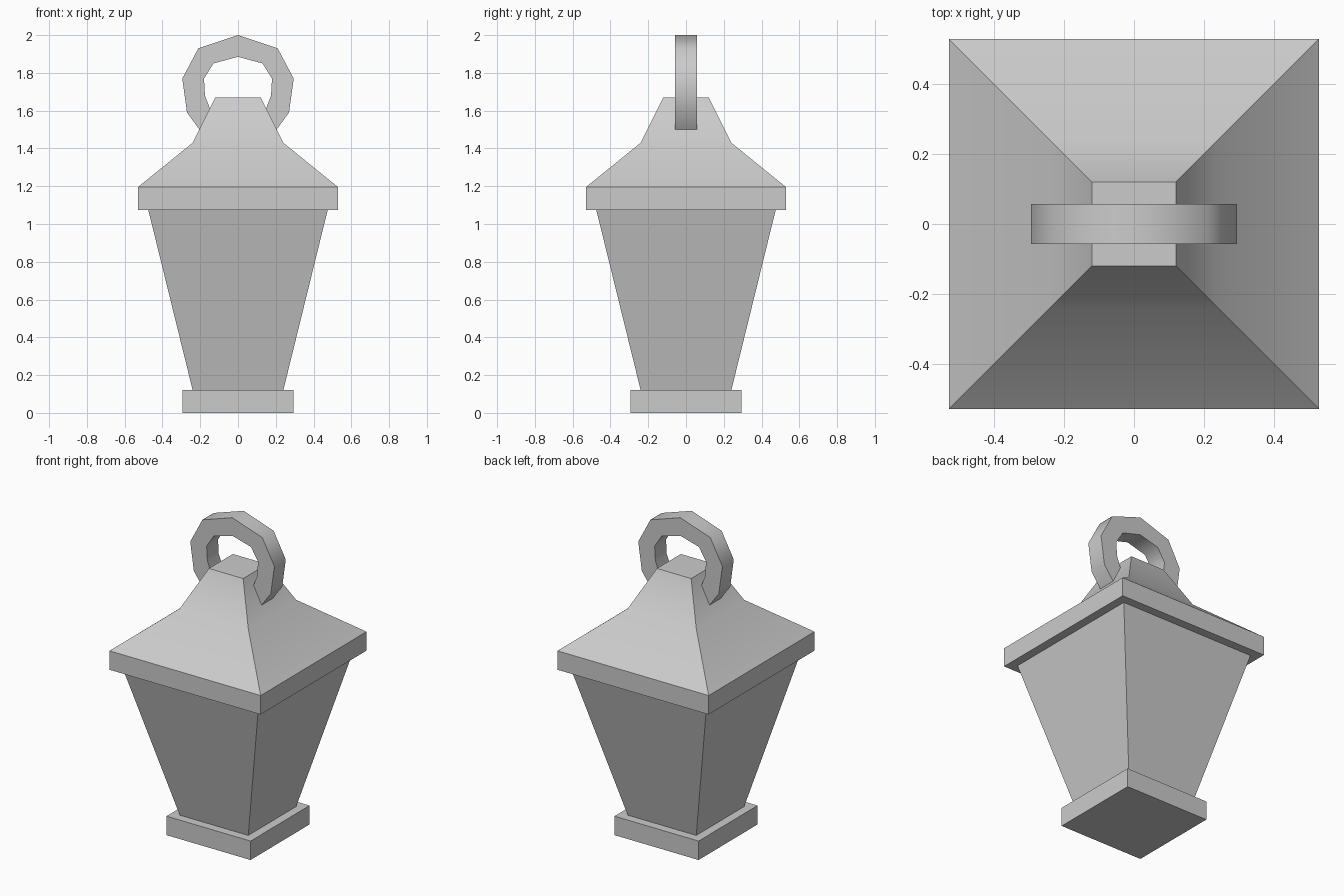
import bpy, bmesh, math

if "Cube" in bpy.data.objects:
    bpy.data.objects.remove(bpy.data.objects["Cube"])


def finish(name, bm, angle):
    bmesh.ops.recalc_face_normals(bm, faces=bm.faces[:])
    mesh = bpy.data.meshes.new(name)
    bm.to_mesh(mesh)
    bm.free()
    obj = bpy.data.objects.new(name, mesh)
    bpy.context.collection.objects.link(obj)
    bpy.ops.object.select_all(action='DESELECT')
    obj.select_set(True)
    bpy.context.view_layer.objects.active = obj
    if angle:
        bpy.ops.object.shade_smooth_by_angle(angle=math.radians(angle))
    return obj


def bridge(bm, a, b):
    n = len(a)
    for i in range(n):
        j = (i + 1) % n
        bm.faces.new((a[i], a[j], b[j], b[i]))


def square_loft(name, profile, angle=0):
    """Stack square sections given as (half width, height)."""
    bm = bmesh.new()
    rings = [[bm.verts.new((sx * h, sy * h, z))
              for sx, sy in ((-1, -1), (1, -1), (1, 1), (-1, 1))]
             for h, z in profile]
    for a, b in zip(rings, rings[1:]):
        bridge(bm, a, b)
    bm.faces.new(rings[0])
    bm.faces.new(rings[-1])
    return finish(name, bm, angle)


# Lantern body
square_loft("base", [(0.295, 0), (0.295, 0.12)])
square_loft("lamp_body", [(0.24, 0.12), (0.475, 1.075)])
square_loft("rim", [(0.53, 1.075), (0.53, 1.195)])
square_loft("roof", [(0.53, 1.195), (0.24, 1.43), (0.12, 1.67)], 40)

# Carrying ring: half outline mirrored in x, ends sunk into the roof
outer = [(0, 2.0), (0.21, 1.93), (0.295, 1.77), (0.27, 1.59), (0.19, 1.48)]
inner = [(0, 1.885), (0.13, 1.85), (0.18, 1.77), (0.175, 1.68), (0.135, 1.575)]


def mirrored(points):
    return [(-x, z) for x, z in points[:0:-1]] + points


bm = bmesh.new()
w = 0.057
sections = [[bm.verts.new(co) for co in
             ((xo, -w, zo), (xo, w, zo), (xi, w, zi), (xi, -w, zi))]
            for (xo, zo), (xi, zi) in zip(mirrored(outer), mirrored(inner))]
for a, b in zip(sections, sections[1:]):
    bridge(bm, a, b)
bm.faces.new(sections[0])
bm.faces.new(sections[-1])
finish("carrying_ring", bm, 50)
